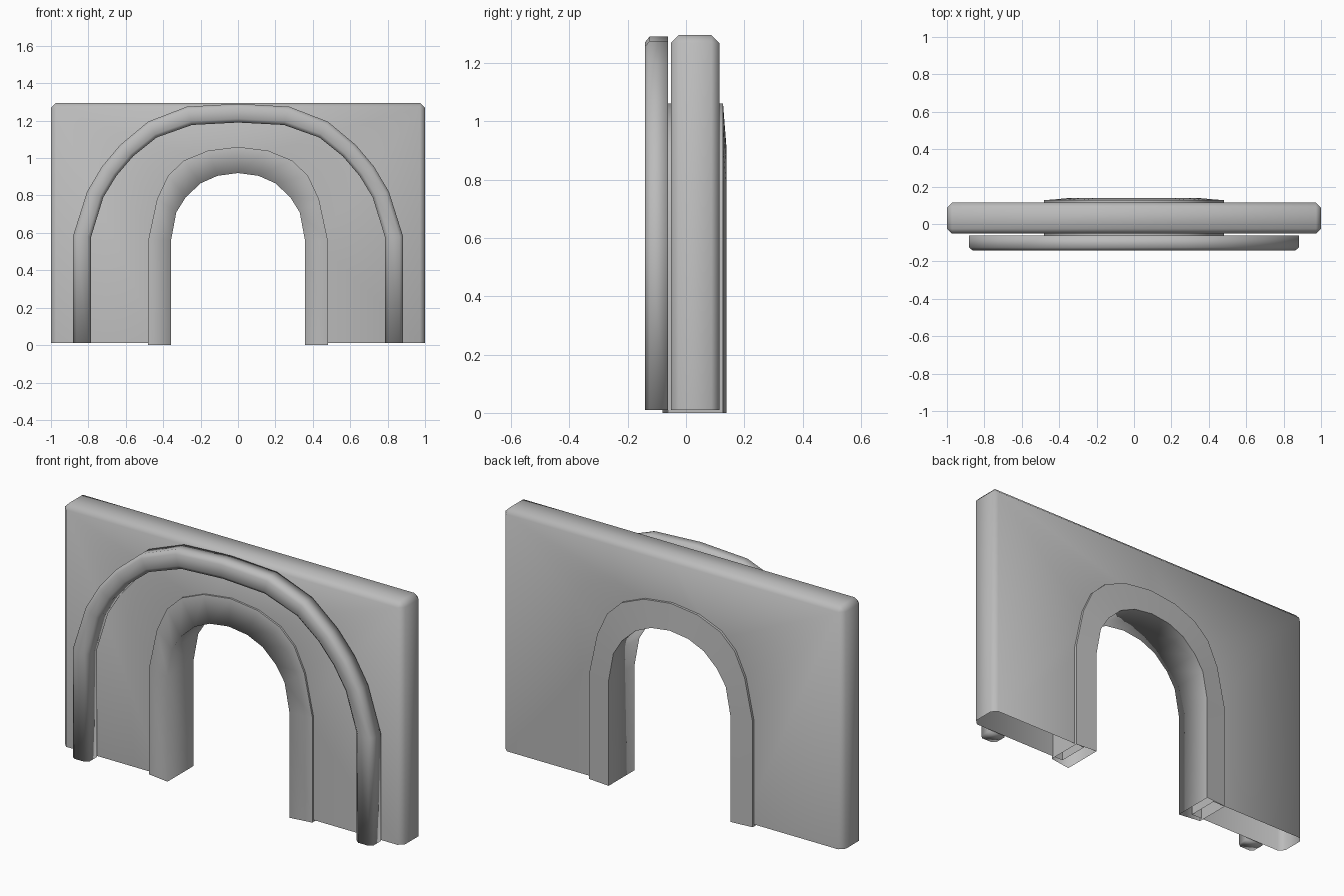
import bpy, bmesh, math

if "Cube" in bpy.data.objects:
    bpy.data.objects.remove(bpy.data.objects["Cube"], do_unlink=True)

grey = bpy.data.materials.new("stone grey")
grey.use_nodes = True
GREY = (0.5, 0.5, 0.5, 1)
grey.diffuse_color = GREY
grey.node_tree.nodes["Principled BSDF"].inputs["Base Color"].default_value = GREY

FRONT, BACK, BASE, TOP = -0.052, 0.114, 0.01, 1.295


def finish(name, bm):
    for f in bm.faces:
        f.smooth = True
    mesh = bpy.data.meshes.new(name)
    bm.to_mesh(mesh)
    bm.free()
    mesh.materials.append(grey)
    obj = bpy.data.objects.new(name, mesh)
    bpy.context.collection.objects.link(obj)
    return obj


def full_arch(half, base):
    """Mirror a half arch (springing to crown) and add feet at the base."""
    right = [(half[0][0], base)] + half
    return right + [(-x, z) for x, z in reversed(right[:-1])]


def blend(a, b, t):
    return [(p[0] + (q[0] - p[0]) * t, p[1] + (q[1] - p[1]) * t) for p, q in zip(a, b)]


def sweep(name, outer, inner, section, caps, sharp=()):
    """Run a section of (inward fraction, depth) points between two arches."""
    bm = bmesh.new()
    rails = [[bm.verts.new((x, y, z)) for x, z in blend(outer, inner, t)]
             for t, y in section]
    count = len(rails)
    for k in range(count):
        a, b = rails[k], rails[(k + 1) % count]
        for i in range(len(a) - 1):
            bm.faces.new((a[i], a[i + 1], b[i + 1], b[i]))
    if caps:
        for end in (0, -1):
            bm.faces.new([r[end] for r in rails])
    bmesh.ops.recalc_face_normals(bm, faces=bm.faces)
    for k in sharp:
        for a, b in zip(rails[k], rails[k][1:]):
            bm.edges.get((a, b)).smooth = False
    return finish(name, bm)


# Doorway frame: open-ended box section, slightly proud of both wall faces
frame_outer = full_arch([(.48, .56), (.433, .78), (.374, .906), (.289, .987),
                         (.16, 1.04), (0, 1.06)], 0)
frame_inner = full_arch([(.358, .56), (.33, .71), (.28, .79), (.2, .865),
                         (.11, .905), (0, .92)], 0)
sweep("doorway_frame", frame_outer, frame_inner,
      [(0, -.062), (1, -.08), (1, .138), (0, .127)], False, sharp=(0, 2, 3))

# Raised moulding: chamfered bar arching across the front
trim_outer = full_arch([(.883, .58), (.807, .82), (.727, .955), (.63, 1.07),
                        (.48, 1.195), (.273, 1.275), (0, 1.29)], BASE)
trim_inner = full_arch([(.785, .58), (.72, .79), (.65, .905), (.56, 1.01),
                        (.435, 1.11), (.246, 1.177), (0, 1.19)], BASE)
sweep("arch_moulding", trim_outer, trim_inner,
      [(0, -.062), (0, -.125), (.2, -.141), (.8, -.141), (1, -.125), (1, -.062)], True)

# Wall: hollow slab with an arched opening hidden inside the frame, no underside
opening = blend(frame_outer, frame_inner, .5)
opening[0] = (opening[0][0], BASE)
opening[-1] = (opening[-1][0], BASE)
outline = opening + [(-1, BASE), (-1, TOP), (0, TOP), (1, TOP), (1, BASE)]
bm = bmesh.new()
front = [bm.verts.new((x, FRONT, z)) for x, z in outline]
back = [bm.verts.new((x, BACK, z)) for x, z in outline]
n, crown = len(outline), len(opening) // 2
for ring in (front, back):
    # two halves meeting above the crown
    bm.faces.new(ring[:crown + 1] + ring[-3:])
    bm.faces.new(ring[crown:-2])
for i in range(n):
    j = (i + 1) % n
    if outline[i][1] > BASE or outline[j][1] > BASE:
        bm.faces.new((front[i], front[j], back[j], back[i]))
bmesh.ops.recalc_face_normals(bm, faces=bm.faces)
rim = [e for e in bm.edges if not e.is_boundary and e.calc_face_angle(0) > 1
       and all(abs(v.co.x) > .99 or v.co.z > TOP - .01 for v in e.verts)]
bmesh.ops.bevel(bm, geom=rim, offset=.027, segments=1, affect='EDGES', profile=.5)
wall = finish("wall", bm)
bpy.context.view_layer.objects.active = wall
wall.select_set(True)
bpy.ops.object.shade_smooth_by_angle(angle=math.radians(60))
